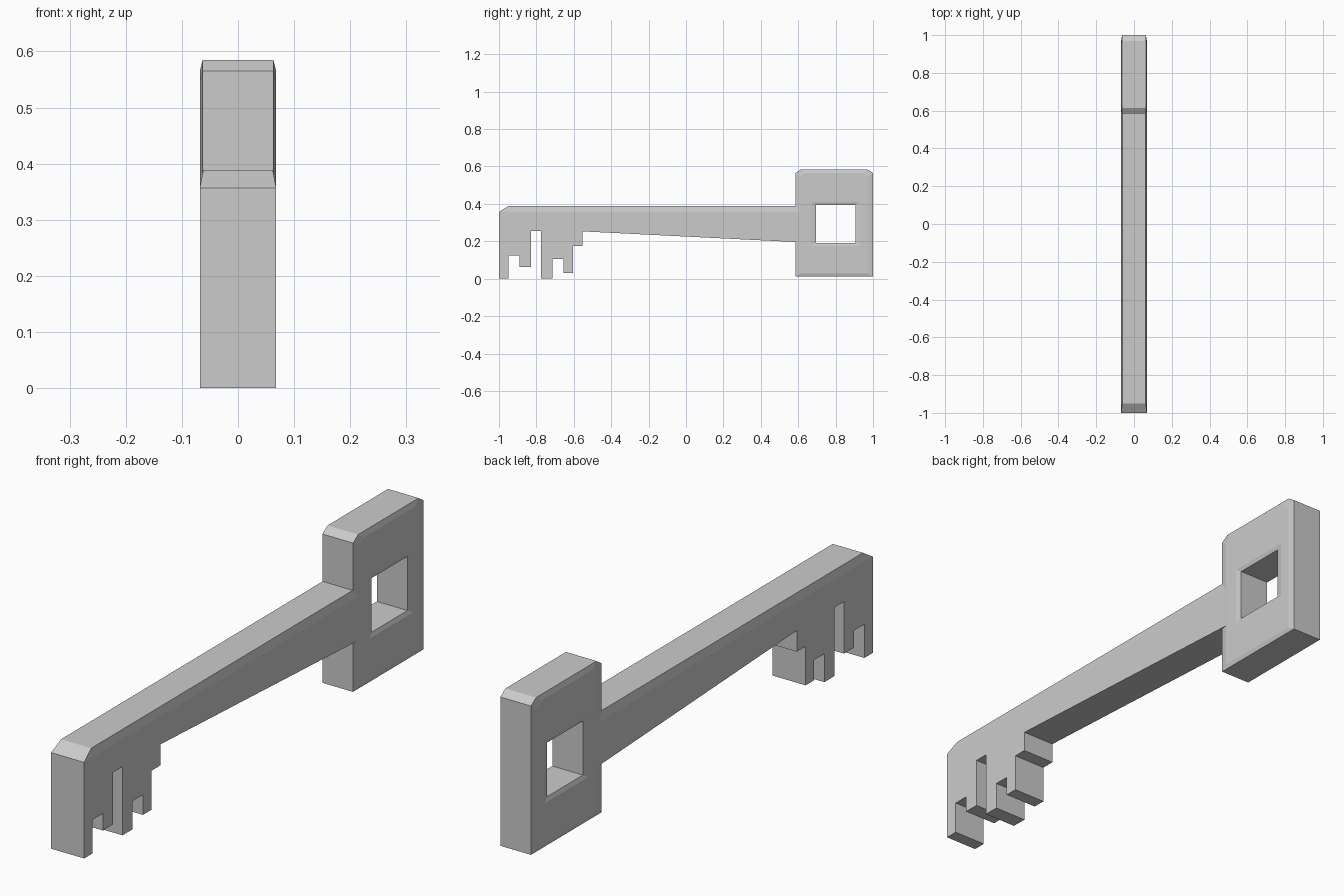
import bpy, bmesh

if "Cube" in bpy.data.objects:
    bpy.data.objects.remove(bpy.data.objects["Cube"])

FULL, SLIM = 0.068, 0.063   # half thickness on the flats / at softened edges


def finish(bm, name):
    bmesh.ops.remove_doubles(bm, verts=bm.verts, dist=1e-5)
    bmesh.ops.recalc_face_normals(bm, faces=bm.faces)
    mesh = bpy.data.meshes.new(name)
    bm.to_mesh(mesh)
    bm.free()
    obj = bpy.data.objects.new(name, mesh)
    bpy.context.collection.objects.link(obj)
    return obj


def ring(bm, x, points):
    return [bm.verts.new((x, y, z)) for y, z in points]


def bridge(bm, a, b):
    n = len(a)
    for i in range(n):
        j = (i + 1) % n
        bm.faces.new((a[i], a[j], b[j], b[i]))


# shank with toothed bit, extruded from its side profile
profile = [(-1, 0), (-.95, 0), (-.95, .125), (-.89, .125), (-.89, .062),
           (-.83, .062), (-.83, .255), (-.775, .255), (-.775, 0), (-.715, 0),
           (-.715, .105), (-.655, .105), (-.655, .03), (-.605, .03),
           (-.605, .175), (-.553, .175), (-.553, .253), (.61, .195),
           (.61, .357), (-1, .357)]
bm = bmesh.new()
left, right = ring(bm, -FULL, profile), ring(bm, FULL, profile)
bm.faces.new(left)
bm.faces.new(right)
n = len(profile)
for i in range(n):
    if i != n - 2:          # the top is closed by the bevelled cap
        j = (i + 1) % n
        bm.faces.new((left[i], left[j], right[j], right[i]))
# bevelled cap along the top
base = [left[-1], right[-1], right[-2], left[-2]]
cap = [bm.verts.new(p) for p in ((-.062, -.95, .389), (.062, -.95, .389),
                                 (.062, .61, .389), (-.062, .61, .389))]
bridge(bm, base, cap)
bm.faces.new(cap)
finish(bm, "key_shank")


# square bow with a hole; rings run from the rim over the flats into the hole
def rim(d):
    y0, y1, z0, z1 = .585 + d, 1 - d, .012 + d * .6, .585 - d * .7
    return [(y0, z0), (y1, z0), (y1, z1 - .02), (y1 - .03, z1),
            (y0 + .03, z1), (y0, z1 - .02)]


def hole(d):
    y0, y1, z0, z1 = .695 - d, .905 + d, .192 - d * .6, .393 + d * .6
    return [(y0, z0), (y1, z0), (y1, z1), (y1, z1), (y0, z1), (y0, z1)]


bm = bmesh.new()
section = [(SLIM, rim(0)), (FULL, rim(.028)), (FULL, hole(.025)), (SLIM, hole(0))]
rings = [ring(bm, -x, p) for x, p in section]
rings += [ring(bm, x, p) for x, p in reversed(section)]
for i in range(len(rings)):
    bridge(bm, rings[i], rings[(i + 1) % len(rings)])
finish(bm, "key_bow")
